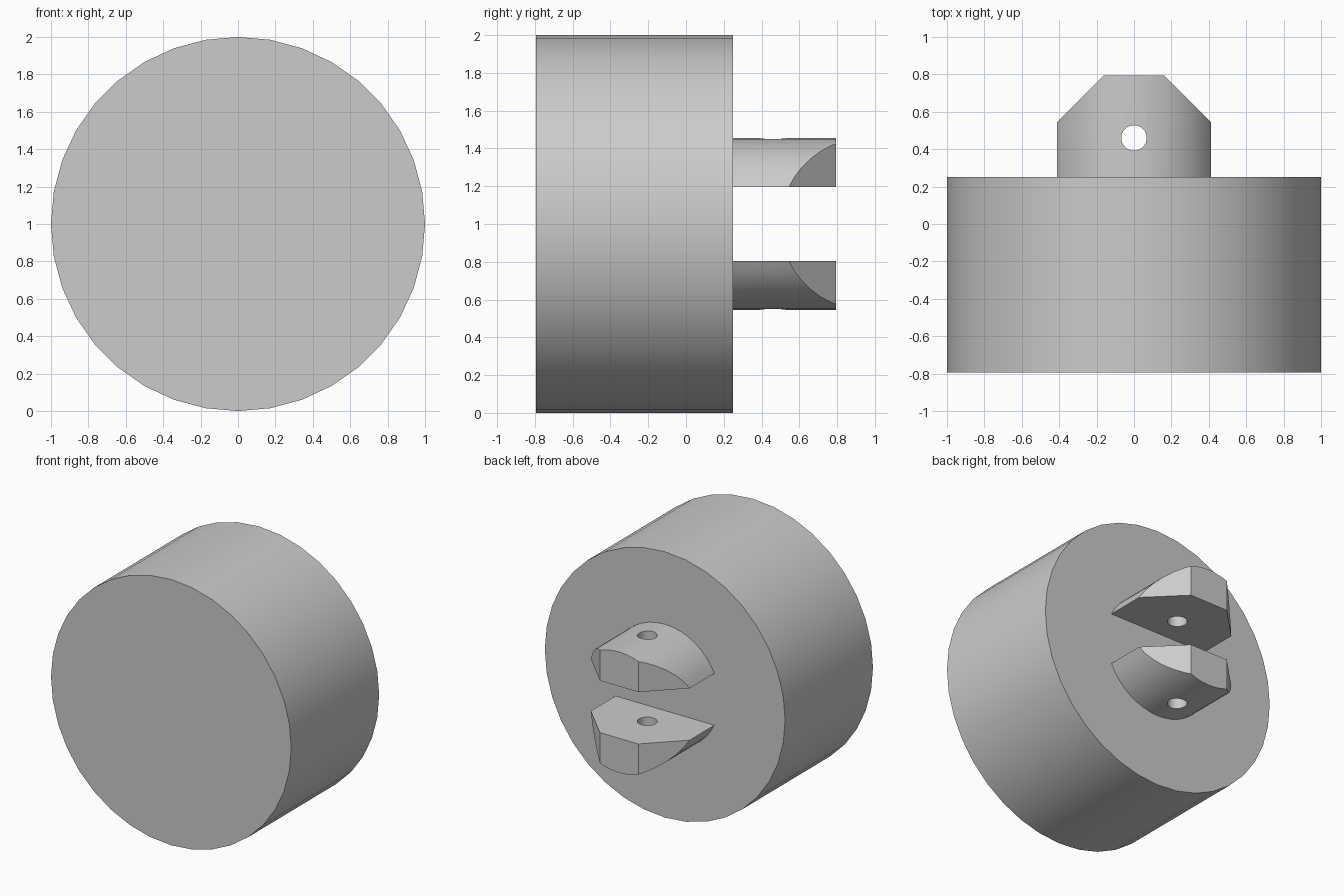
import bpy, bmesh, math
from mathutils import Vector

if "Cube" in bpy.data.objects:
    bpy.data.objects.remove(bpy.data.objects["Cube"])

mat = bpy.data.materials.new("plain_grey")
mat.use_nodes = True
GREY = (0.6, 0.6, 0.6, 1)
mat.diffuse_color = GREY
mat.node_tree.nodes["Principled BSDF"].inputs["Base Color"].default_value = GREY

CENTRE_Z = 1.0
BACK = 0.25          # rear face of the body
END = 0.795          # tip of the lugs
LUG_R = 0.455
SLOT = 0.195         # half the gap between the lugs


def prism(name, outline, y0, y1):
    """Extrude an x-z outline along y."""
    bm = bmesh.new()
    face = bm.faces.new([bm.verts.new((x, y0, z)) for x, z in outline])
    ext = bmesh.ops.extrude_face_region(bm, geom=[face])
    verts = [v for v in ext["geom"] if isinstance(v, bmesh.types.BMVert)]
    bmesh.ops.translate(bm, verts=verts, vec=(0, y1 - y0, 0))
    return finish(name, bm)


def finish(name, bm):
    bmesh.ops.recalc_face_normals(bm, faces=bm.faces)
    mesh = bpy.data.meshes.new(name)
    bm.to_mesh(mesh)
    bm.free()
    mesh.materials.append(mat)
    obj = bpy.data.objects.new(name, mesh)
    bpy.context.collection.objects.link(obj)
    return obj


def smooth(obj):
    bpy.ops.object.select_all(action="DESELECT")
    obj.select_set(True)
    bpy.context.view_layer.objects.active = obj
    bpy.ops.object.shade_smooth_by_angle(angle=math.radians(30))


# Round body
steps = [math.tau * i / 36 for i in range(36)]
body = prism("body", [(math.sin(a), CENTRE_Z + math.cos(a)) for a in steps], -0.795, BACK)
smooth(body)

# Cutter for the pin hole through both lugs
bm = bmesh.new()
bmesh.ops.create_cone(bm, cap_ends=True, segments=32, radius1=0.068, radius2=0.068, depth=2)
bmesh.ops.translate(bm, verts=bm.verts, vec=(0, 0.46, CENTRE_Z))
cutter = finish("pin_hole_cutter", bm)
cutter.hide_render = True
cutter.hide_set(True)

# Lugs: circular segments with chamfered corners and a pin hole
half = math.acos(SLOT / LUG_R)
for name, side in (("upper_lug", 1), ("lower_lug", -1)):
    angles = [half * (i / 8 - 1) for i in range(17)]
    outline = [(LUG_R * math.sin(a), CENTRE_Z + side * LUG_R * math.cos(a)) for a in angles]
    lug = prism(name, outline, BACK, END)
    bm = bmesh.new()
    bm.from_mesh(lug.data)
    for sx in (1, -1):
        cut = bmesh.ops.bisect_plane(
            bm, geom=bm.verts[:] + bm.edges[:] + bm.faces[:],
            plane_co=Vector((sx * 0.16, END, 0)), plane_no=Vector((sx, 1, 0)), clear_outer=True)
        edges = [e for e in cut["geom_cut"] if isinstance(e, bmesh.types.BMEdge)]
        bmesh.ops.holes_fill(bm, edges=edges)
    bmesh.ops.recalc_face_normals(bm, faces=bm.faces)
    bm.to_mesh(lug.data)
    bm.free()
    hole = lug.modifiers.new("pin_hole", "BOOLEAN")
    hole.operation = "DIFFERENCE"
    hole.solver = "EXACT"
    hole.object = cutter
    bpy.context.view_layer.objects.active = lug
    bpy.ops.object.modifier_apply(modifier=hole.name)
    smooth(lug)
